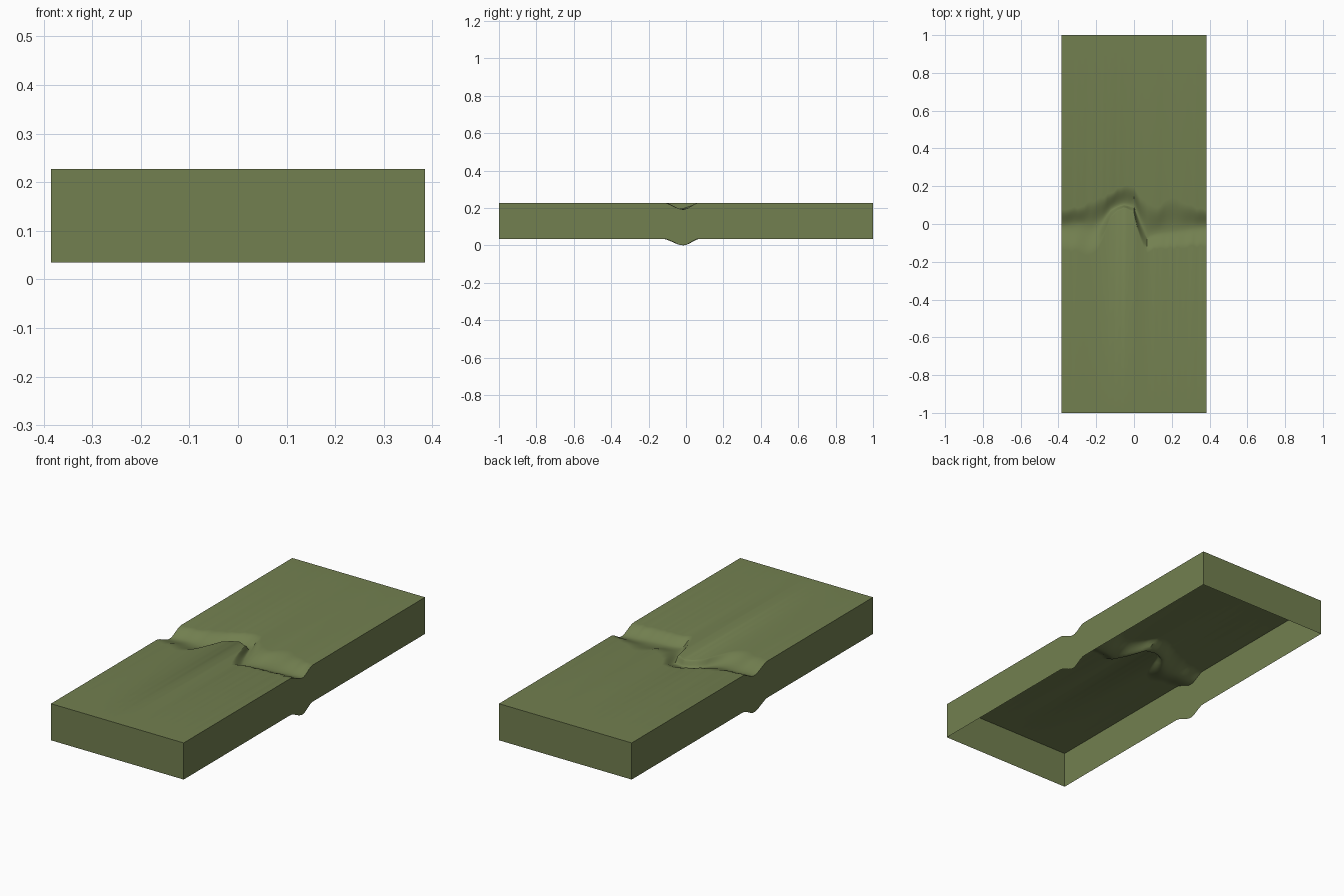
import bpy, bmesh, math, random

if "Cube" in bpy.data.objects:
    bpy.data.objects.remove(bpy.data.objects["Cube"])

random.seed(4)
HALF_X, TOP, WALL = 0.385, 0.227, 0.192

# Ditch plan: x, south rim, bed, north rim, depth
STATIONS = [
    (-0.385, -0.13, -0.015, 0.08, 0.035),
    (-0.29, -0.15, -0.005, 0.09, 0.033),
    (-0.22, -0.17, -0.015, 0.12, 0.034),
    (-0.17, -0.10, 0.015, 0.14, 0.033),
    (-0.12, 0.04, 0.08, 0.17, 0.031),
    (-0.06, 0.08, 0.105, 0.20, 0.031),
    (0.00, 0.06, 0.095, 0.20, 0.032),
    (0.03, -0.08, 0.02, 0.15, 0.034),
    (0.07, -0.15, -0.06, 0.11, 0.034),
    (0.13, -0.13, -0.045, 0.09, 0.033),
    (0.20, -0.13, -0.035, 0.15, 0.033),
    (0.28, -0.12, -0.025, 0.10, 0.034),
    (0.385, -0.12, -0.015, 0.07, 0.035),
]


def ditch_at(x):
    for a, b in zip(STATIONS, STATIONS[1:]):
        if x <= b[0] + 1e-6:
            f = (x - a[0]) / (b[0] - a[0])
            return [p + (q - p) * f for p, q in zip(a[1:], b[1:])]
    return STATIONS[-1][1:]


def section(x, edge):
    """Points (y, z) of the ground surface across the ditch at x."""
    south, bed, north, depth = ditch_at(x)
    if not edge:
        south += random.uniform(-0.008, 0.008)
        north += random.uniform(-0.008, 0.008)
    pts = [(-1, TOP)]
    n = 8
    for rim, steps in ((south, range(n + 1)), (north, range(n - 1, -1, -1))):
        for i in steps:
            t = i / n
            drop = t * t * (3 - 2 * t)
            pts.append((rim + (bed - rim) * t, TOP - depth * drop))
    return pts + [(1, TOP)]


bm = bmesh.new()
COLS = 44
xs = [-HALF_X + 2 * HALF_X * i / COLS for i in range(COLS + 1)]
grid = [[bm.verts.new((x, y, z)) for y, z in section(x, i in (0, COLS))]
        for i, x in enumerate(xs)]

# Ground surface
for a, b in zip(grid, grid[1:]):
    for j in range(len(a) - 1):
        bm.faces.new((a[j], b[j], b[j + 1], a[j + 1]))

# Skirt walls, with the lower edge following the ground; the bottom stays open
rim = ([c[0] for c in grid] + grid[-1][1:]
       + [c[-1] for c in reversed(grid[:-1])] + grid[0][-2:0:-1])
low = [bm.verts.new((v.co.x, v.co.y, v.co.z - WALL)) for v in rim]
for i in range(len(rim)):
    k = (i + 1) % len(rim)
    bm.faces.new((rim[i], low[i], low[k], rim[k]))

mesh = bpy.data.meshes.new("ditch_terrain")
bm.to_mesh(mesh)
bm.free()
ground = bpy.data.objects.new("ditch_terrain", mesh)
bpy.context.collection.objects.link(ground)

# Grass colour and smooth ground with sharp box edges
mat = bpy.data.materials.new("grass")
mat.diffuse_color = (0.17, 0.215, 0.08, 1)
mat.use_nodes = True
mat.node_tree.nodes["Principled BSDF"].inputs["Base Color"].default_value = mat.diffuse_color
mesh.materials.append(mat)
bpy.context.view_layer.objects.active = ground
ground.select_set(True)
bpy.ops.object.shade_smooth_by_angle(angle=math.radians(35))
